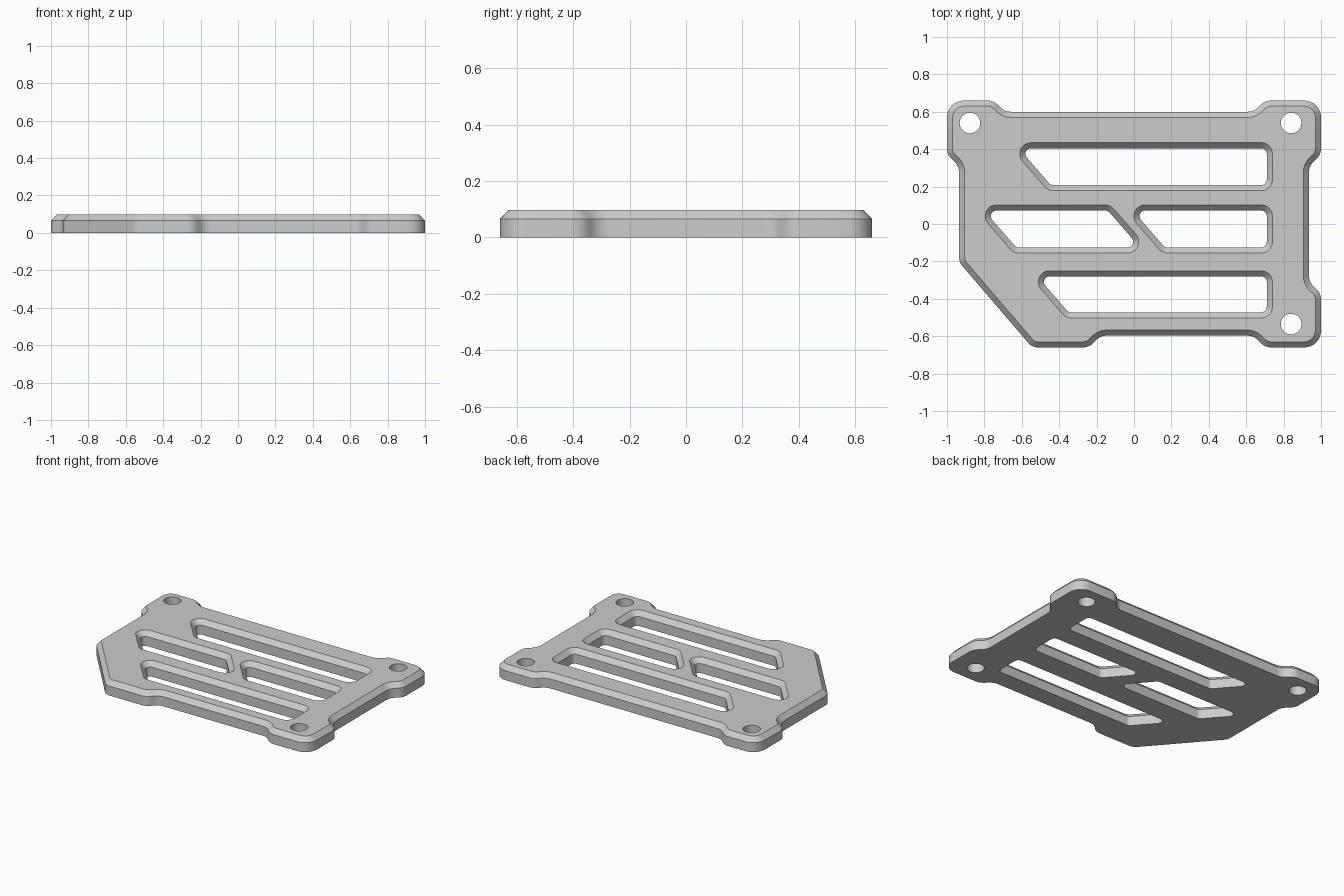
import bpy, bmesh, math
from mathutils import Vector

cube = bpy.data.objects.get("Cube")
if cube:
    bpy.data.objects.remove(cube, do_unlink=True)

HEIGHT = 0.097      # full plate thickness
SHOULDER = 0.065    # where the chamfer starts
CHAMFER = 0.03
LEAN = 0.87         # sideways run per unit height of the slanted slot ends


def rounded(corners, steps=8):
    """Counter-clockwise corners (x, y, radius) -> outline with filleted corners."""
    points = []
    for i, (x, y, r) in enumerate(corners):
        p = Vector((x, y, 0))
        a = (Vector((*corners[i - 1][:2], 0)) - p).normalized()
        b = (Vector((*corners[(i + 1) % len(corners)][:2], 0)) - p).normalized()
        half = a.angle(b) / 2
        centre = p + (a + b).normalized() * r / math.sin(half)
        start = (p + a * r / math.tan(half) - centre).normalized()
        end = (p + b * r / math.tan(half) - centre).normalized()
        points += [centre + r * start.slerp(end, k / steps) for k in range(steps + 1)]
    return points


def offset(points, distance):
    """Shift a counter-clockwise outline inward by distance (negative is outward)."""
    result = []
    for i, p in enumerate(points):
        d1 = (p - points[i - 1]).normalized()
        d2 = (points[(i + 1) % len(points)] - p).normalized()
        n1, n2 = Vector((-d1.y, d1.x, 0)), Vector((-d2.y, d2.x, 0))
        result.append(p + (n1 + n2) * distance / (1 + n1.dot(n2)))
    return result


def slot(bottom, top, left, right, slanted_right=False):
    """Slot with a slanted left end and a straight or slanted right end."""
    lean = LEAN * (top - bottom)
    low_right = right + lean if slanted_right else right
    return rounded([(left, bottom, 0.03), (low_right, bottom, 0.03),
                    (right, top, 0.03), (left - lean, top, 0.03)])


def circle(x, y, r, sides=40):
    return [Vector((x + r * math.cos(t), y + r * math.sin(t), 0))
            for t in (2 * math.pi * k / sides for k in range(sides))]


# Outer outline: three mounting ears and one cut corner
E, S = 0.09, 0.08
outline = rounded([
    (-0.545, -0.66, 0.07), (-0.24, -0.66, S), (-0.18, -0.597, S),
    (0.64, -0.597, S), (0.70, -0.66, S), (1, -0.66, E),
    (1, -0.37, S), (0.935, -0.31, S), (0.935, 0.31, S), (1, 0.37, S),
    (1, 0.66, E), (0.70, 0.66, S), (0.64, 0.60, S),
    (-0.69, 0.60, S), (-0.75, 0.66, S), (-1, 0.66, E),
    (-1, 0.37, S), (-0.935, 0.31, S), (-0.935, -0.205, 0.07)])

slots = [slot(0.208, 0.405, -0.445, 0.71),
         slot(-0.125, 0.072, -0.63, -0.14, True),
         slot(-0.125, 0.072, 0.165, 0.71),
         slot(-0.472, -0.28, -0.35, 0.71)]
holes = [circle(-0.877, 0.54, 0.055), circle(0.84, 0.54, 0.055),
         circle(0.84, -0.535, 0.055)]

bm = bmesh.new()
bottom_edges, top_edges = [], []


def ring(points, z):
    verts = [bm.verts.new((p.x, p.y, z)) for p in points]
    edges = [bm.edges.new((verts[i - 1], verts[i])) for i in range(len(verts))]
    return verts, edges


def wall(levels):
    """Stack of outlines joined by quads, remembering the end rings for the caps."""
    rings = [ring(points, z) for points, z in levels]
    for (low, _), (high, _) in zip(rings, rings[1:]):
        for i in range(len(low)):
            bm.faces.new((low[i - 1], low[i], high[i], high[i - 1]))
    bottom_edges.extend(rings[0][1])
    top_edges.extend(rings[-1][1])


# Side walls with chamfered top edges, then plain screw holes
for points, inset in [(outline, CHAMFER)] + [(s, -CHAMFER) for s in slots]:
    wall([(points, 0), (points, SHOULDER), (offset(points, inset), HEIGHT)])
for points in holes:
    wall([(points, 0), (points, HEIGHT)])

# Flat top and bottom faces around the openings
for edges, up in ((bottom_edges, -1), (top_edges, 1)):
    bmesh.ops.triangle_fill(bm, use_beauty=True, use_dissolve=False,
                            edges=edges, normal=(0, 0, up))
bmesh.ops.recalc_face_normals(bm, faces=bm.faces)

mesh = bpy.data.meshes.new("mounting_plate")
bm.to_mesh(mesh)
bm.free()
plate = bpy.data.objects.new("mounting_plate", mesh)
bpy.context.collection.objects.link(plate)

# Plain grey finish
grey = bpy.data.materials.new("plain grey")
grey.use_nodes = True
colour = (0.6, 0.6, 0.6, 1)
grey.diffuse_color = colour
grey.node_tree.nodes["Principled BSDF"].inputs["Base Color"].default_value = colour
mesh.materials.append(grey)

# Smooth rounded corners, crisp chamfer edges
bpy.ops.object.select_all(action="DESELECT")
plate.select_set(True)
bpy.context.view_layer.objects.active = plate
bpy.ops.object.shade_smooth_by_angle(angle=math.radians(30))
